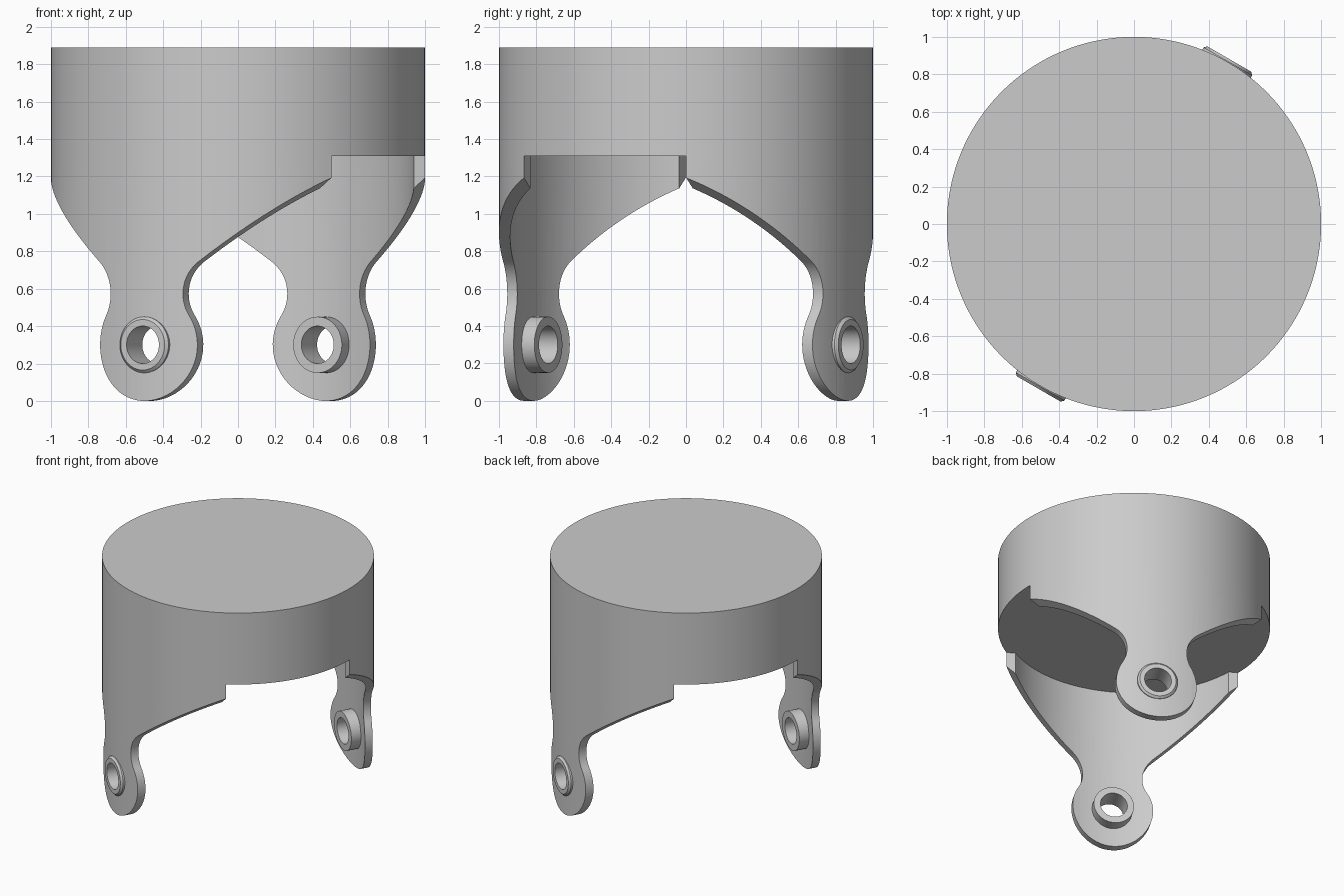
import bpy, bmesh
from math import sin, cos, pi, radians, atan2
from mathutils import Matrix

old = bpy.data.objects.get("Cube")
if old:
    bpy.data.objects.remove(old)

SEG = 144
LUG_Z, LUG_R = 0.3, 0.3

grey = bpy.data.materials.new("light grey")
grey.use_nodes = True
grey.diffuse_color = (0.6, 0.6, 0.6, 1)
grey.node_tree.nodes["Principled BSDF"].inputs["Base Color"].default_value = (0.6, 0.6, 0.6, 1)


def finish(name, bm):
    """Turn a bmesh into a coloured object."""
    bmesh.ops.recalc_face_normals(bm, faces=bm.faces)
    mesh = bpy.data.meshes.new(name)
    bm.to_mesh(mesh)
    bm.free()
    mesh.materials.append(grey)
    obj = bpy.data.objects.new(name, mesh)
    bpy.context.collection.objects.link(obj)
    return obj


def lathe(name, profile, seg, matrix=Matrix()):
    """Spin a closed (radius, height) profile around z."""
    bm = bmesh.new()
    rings = [[bm.verts.new((r * cos(2 * pi * i / seg), r * sin(2 * pi * i / seg), h))
              for r, h in profile] for i in range(seg)]
    n = len(profile)
    for i in range(seg):
        a, b = rings[i], rings[(i + 1) % seg]
        for j in range(n):
            k = (j + 1) % n
            bm.faces.new((a[j], b[j], b[k], a[k]))
    bm.transform(matrix)
    return finish(name, bm)


def prism(name, outline, near, far):
    """Extrude an (x, z) outline along -y."""
    bm = bmesh.new()
    face = bm.faces.new([bm.verts.new((x, -near, z)) for x, z in outline])
    new = bmesh.ops.extrude_face_region(bm, geom=[face])["geom"]
    verts = [v for v in new if isinstance(v, bmesh.types.BMVert)]
    bmesh.ops.translate(bm, verts=verts, vec=(0, near - far, 0))
    return finish(name, bm)


def boolean(obj, cutter, operation):
    """Apply a boolean and discard the cutter."""
    mod = obj.modifiers.new("cut", "BOOLEAN")
    mod.operation, mod.object, mod.solver = operation, cutter, "EXACT"
    graph = bpy.context.evaluated_depsgraph_get()
    mesh = bpy.data.meshes.new_from_object(obj.evaluated_get(graph))
    obj.modifiers.clear()
    obj.data = mesh
    bpy.data.objects.remove(cutter)


def arc(cx, cz, r, start, end, steps):
    return [(cx + r * cos(start + (end - start) * i / steps),
             cz + r * sin(start + (end - start) * i / steps)) for i in range(steps + 1)]


def smooth(obj):
    bpy.ops.object.select_all(action="DESELECT")
    obj.select_set(True)
    bpy.context.view_layer.objects.active = obj
    bpy.ops.object.shade_smooth_by_angle(angle=radians(25))


# Solid round body
bpy.ops.mesh.primitive_cylinder_add(vertices=SEG, radius=1, depth=0.58, location=(0, 0, 1.6))
body = bpy.context.object
body.name = "body"
body.data.materials.append(grey)
smooth(body)

# Leg outline: round lug, concave neck, then a straight flare
neck_x, neck_z, neck_r = 0.443, 0.5725, 0.22
join = atan2(neck_z - LUG_Z, neck_x)
flare = atan2(0.8, 1)
half = arc(0, LUG_Z, LUG_R, -pi / 2, join, 28)
half += arc(neck_x, neck_z, neck_r, join + pi, flare + pi / 2, 20)[1:]
half += [(0.9, 1.22), (0.9, 1.4)]
outline = half + [(-x, z) for x, z in reversed(half[1:])]

# Two legs cut from a thin tube, each with a bored boss
outward = Matrix.Translation((0, 0, LUG_Z)) @ Matrix.Rotation(pi / 2, 4, "X")
for side, turn in (("front", -30), ("back", 150)):
    leg = lathe(side + "_leg", [(0.94, -0.1), (1, -0.1), (1, 1.31), (0.94, 1.31)], SEG)
    boolean(leg, prism("leg_cutter", outline, 0.501, 1.1), "INTERSECT")
    hole = arc(0, LUG_Z, 0.125, 0, 2 * pi, 48)[:-1]
    boolean(leg, prism("hole_cutter", hole, 0.7, 1.1), "DIFFERENCE")
    boss = lathe(side + "_boss", [(0.1, 0.85), (0.15, 0.85), (0.15, 1.003),
                                  (0.135, 1.018), (0.1, 1.018)], 64, outward)
    for part in (leg, boss):
        part.rotation_euler.z = radians(turn)
        smooth(part)
